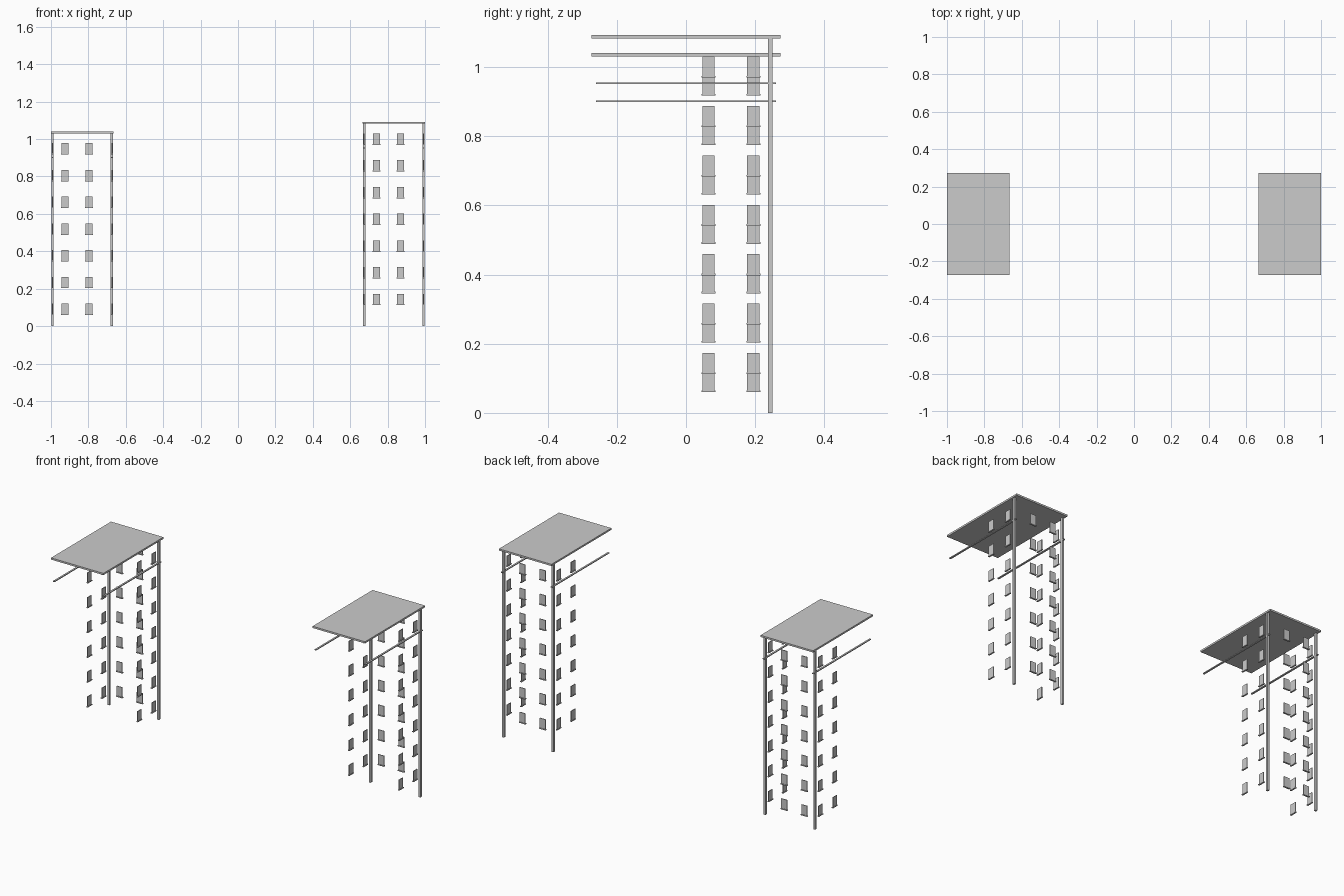
import bpy, bmesh
from mathutils import Matrix, Vector

if "Cube" in bpy.data.objects:
    bpy.data.objects.remove(bpy.data.objects["Cube"])


def boxes(name, items):
    """One object made of boxes given as (centre, size)."""
    bm = bmesh.new()
    for c, s in items:
        bmesh.ops.create_cube(bm, size=1, matrix=Matrix.Translation(Vector(c)) @ Matrix.Diagonal((*s, 1)))
    me = bpy.data.meshes.new(name)
    bm.to_mesh(me)
    bm.free()
    bpy.context.collection.objects.link(bpy.data.objects.new(name, me))


HX, HY = 0.158, 0.243      # wall planes measured from the tower centre
STEP = 0.1428              # floor height


def tower(side, cx, lift):
    top = 1.040 + lift
    # roof slab
    boxes(side + "_roof", [((cx, 0, top - 0.005), (0.334, 0.546, 0.010))])
    # corner posts at the back
    boxes(side + "_corner_posts",
          [((cx + s * HX, HY, top / 2), (0.011, 0.013, top)) for s in (-1, 1)])
    # cornice rails along both sides
    boxes(side + "_side_rails",
          [((cx + s * HX, 0, 0.901 + lift), (0.010, 0.520, 0.005)) for s in (-1, 1)])
    # window panes with sills on the back and both sides
    panes, sills = [], []
    for i in range(7):
        z = 0.0625 + lift + i * STEP
        for dx in (-0.0925, 0.036):
            panes.append(((cx + dx, HY + 0.002, z + 0.0305), (0.036, 0.004, 0.056)))
            sills.append(((cx + dx, HY + 0.002, z), (0.041, 0.010, 0.005)))
        for s in (-1, 1):
            for y in (0.065, 0.195):
                panes.append(((cx + s * (HX + 0.001), y, z + 0.0305), (0.004, 0.036, 0.056)))
                sills.append(((cx + s * (HX + 0.001), y, z), (0.009, 0.041, 0.005)))
    boxes(side + "_window_panes", panes)
    boxes(side + "_window_sills", sills)


tower("left", -0.833, 0.0)
tower("right", 0.833, 0.052)
